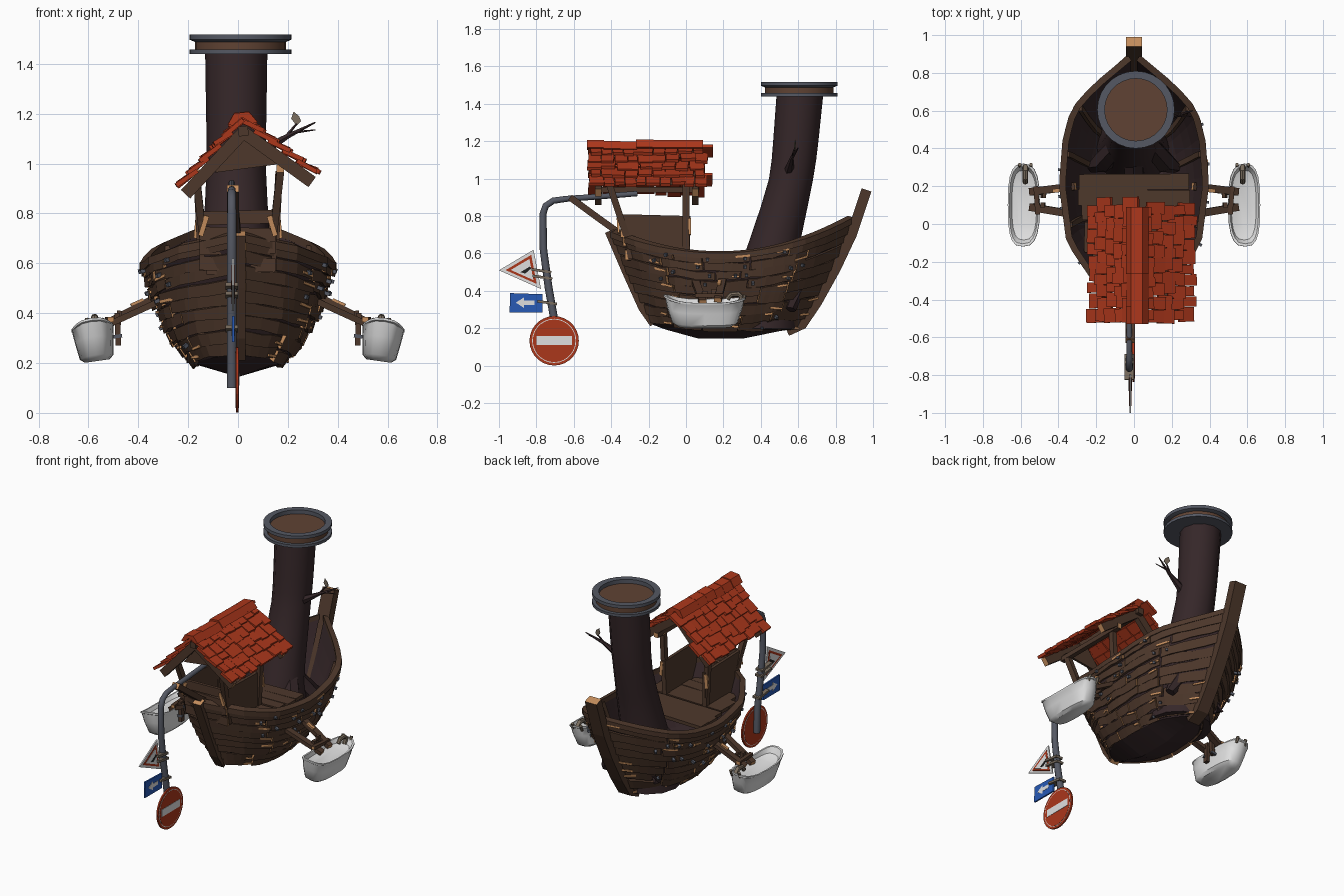
import bpy, bmesh, math, random
from mathutils import Vector as V, Matrix as M

if "Cube" in bpy.data.objects:
    bpy.data.objects.remove(bpy.data.objects["Cube"])

random.seed(4)
R = random.uniform
COLS = [("plank brown", (.075, .039, .024)), ("dark timber", (.036, .02, .022)), ("light raw wood", (.56, .27, .11)),
        ("roof tile red", (.41, .038, .011)), ("enamel white", (.74, .74, .74)), ("grey metal", (.09, .098, .125)),
        ("sign blue", (.02, .10, .46)), ("cap brown", (.115, .055, .033)), ("dull brass", (.19, .15, .11)),
        ("black", (.015, .015, .015))]
MATS = []
for n, c in COLS:
    m = bpy.data.materials.new(n)
    m.diffuse_color = (*c, 1)
    m.use_nodes = True
    m.node_tree.nodes["Principled BSDF"].inputs["Base Color"].default_value = m.diffuse_color
    MATS.append(m)
WOOD, DARK, RAW, TILE, WHITE, METAL, BLUE, CAP, BRASS, BLACK = range(10)


# ---- helpers ----
def loft(bm, rings, mi=0, cap=None, caps=True):
    vs = [[bm.verts.new(p) for p in r] for r in rings]
    n = len(vs[0])
    for a, b in zip(vs, vs[1:]):
        for i in range(n):
            j = (i + 1) % n
            bm.faces.new((a[i], a[j], b[j], b[i])).material_index = mi
    if caps:
        for r in (vs[0], vs[-1]):
            bm.faces.new(r).material_index = mi if cap is None else cap


def tangents(pts):
    return [(pts[min(i + 1, len(pts) - 1)] - pts[max(i - 1, 0)]).normalized() for i in range(len(pts))]


def beam(bm, pts, w, h, mi=WOOD, cap=None, side=(1, 0, 0)):
    """Rectangular bar along pts: w across 'side', h across the other way."""
    pts = [V(p) for p in pts]
    rings = []
    for p, t in zip(pts, tangents(pts)):
        s = V(side) - t * t.dot(V(side))
        s.normalize()
        u = t.cross(s)
        rings.append([p + s * a * w / 2 + u * b * h / 2 for a, b in ((-1, -1), (1, -1), (1, 1), (-1, 1))])
    loft(bm, rings, mi, cap)


def tube(bm, pts, radii, n=10, mi=METAL, ref=(.3, .1, 1)):
    pts = [V(p) for p in pts]
    rings = []
    for p, t, r in zip(pts, tangents(pts), radii):
        s = t.cross(V(ref)).normalized()
        u = t.cross(s)
        rings.append([p + r * (s * math.cos(k * math.tau / n) + u * math.sin(k * math.tau / n)) for k in range(n)])
    loft(bm, rings, mi)


def circle(c, r, n):
    return [V((c[0] + r * math.cos(k * math.tau / n), c[1] + r * math.sin(k * math.tau / n), c[2])) for k in range(n)]


def finish(name, bm, smooth=False, matrix=None):
    if matrix is not None:
        bm.transform(matrix)
    bmesh.ops.remove_doubles(bm, verts=bm.verts, dist=1e-5)
    bmesh.ops.recalc_face_normals(bm, faces=bm.faces)
    used = sorted({f.material_index for f in bm.faces})
    for f in bm.faces:
        f.material_index = used.index(f.material_index)
    me = bpy.data.meshes.new(name)
    bm.to_mesh(me)
    bm.free()
    for i in used:
        me.materials.append(MATS[i])
    ob = bpy.data.objects.new(name, me)
    bpy.context.collection.objects.link(ob)
    if smooth:
        bpy.ops.object.select_all(action='DESELECT')
        ob.select_set(True)
        bpy.context.view_layer.objects.active = ob
        bpy.ops.object.shade_smooth_by_angle(angle=math.radians(40))
    return ob


def lerp(table, t):
    for (a, p), (b, q) in zip(table, table[1:]):
        if t <= b:
            return p + (q - p) * (t - a) / (b - a)
    return table[-1][1]


# ---- hull surface: u = height 0..1, t = stern..bow 0..1 ----
PLAN = [(0, .05), (.1, .6), (.235, .9), (.47, 1), (.66, .95), (.78, .84), (.875, .56), (1, .06)]
WIDTH = [(0, .165), (.25, .262), (.62, .335), (1, .38)]


def base(u, t):
    y0, y1 = -.19 - .2 * u, .6 + .28 * u + .08 * u * (1 - u)
    zt = .595 + (.115 * ((.45 - t) / .45) ** 2 if t < .45 else .19 * ((t - .45) / .55) ** 2)
    zb = .195 + .04 * max(0, 1 - t / .4)
    return V((lerp(WIDTH, u) * lerp(PLAN, t), y0 + (y1 - y0) * t, zb + (zt - zb) * u))


def hull(u, t, side=1, off=0):
    u, t = min(max(u, 0), 1), min(max(t, 0), 1)
    du = base(min(u + .03, 1), t) - base(max(u - .03, 0), t)
    dt = base(u, min(t + .03, 1)) - base(u, max(t - .03, 0))
    p = base(u, t) + dt.cross(du).normalized() * -off * (1 if dt.cross(du).x < 0 else -1)
    p.x = max(p.x, .004) * side
    return p


# dark inner shell with the keel bottom
bm = bmesh.new()
KEEL = [(0, .23), (.1, .20), (.33, .15), (.62, .15), (.9, .195), (1, .2)]
prev = None
for k in range(25):
    t = k / 24
    us = [1, .8, .6, .4, .2, 0]
    ring = [hull(u, t, 1, -.004) for u in us]
    ring += [V((0, base(0, t).y, lerp(KEEL, t)))] + [hull(u, t, -1, -.004) for u in us[::-1]]
    cur = [bm.verts.new(p) for p in ring]
    if prev:
        for i in range(len(cur) - 1):
            bm.faces.new((prev[i], prev[i + 1], cur[i + 1], cur[i])).material_index = DARK
    prev = cur
shell = finish("hull_shell", bm)
sol = shell.modifiers.new("thickness", 'SOLIDIFY')
sol.thickness, sol.offset = .012, 0

# uneven overlapping planks, chips of raw wood and nails
bm, nails = bmesh.new(), bmesh.new()
ROWS = 9
for side in (1, -1):
    for r in range(ROWS):
        cuts = [0] + [min(max((k + R(-.3, .3)) / 5, 0), 1) for k in range(1, 5)] + [1]
        for a, b in zip(cuts, cuts[1:]):
            o, j0, j1 = R(.006, .018), R(-.018, .018), R(-.018, .018)
            rings = []
            for k in range(6):
                t = a + .003 + (b - a - .006) * k / 5
                j = j0 + (j1 - j0) * k / 5
                lo, hi = r / ROWS + j + R(-.006, .012), (r + 1) / ROWS + j - R(0, .016)
                rings.append([hull(lo, t, side, o + .008), hull(hi, t, side, o), hull(hi, t, side, -.004), hull(lo, t, side, -.004)])
            loft(bm, rings, WOOD, RAW)
            if R(0, 1) < .5:
                u, t = (r + R(.1, .9)) / ROWS, b - .02
                beam(bm, [hull(u, t - R(.02, .05), side, .018), hull(u + R(-.02, .02), t + .015, side, .022)], .011, .007, RAW, side=(0, 0, 1))
            for t in (a + .025, b - .025):
                if .1 < t < .85 and R(0, 1) < (.55 if r > 4 else .15):
                    u = (r + .5) / ROWS
                    beam(nails, [hull(u, t, side, .01), hull(u, t, side, .034)], .015, .015, METAL, side=(0, 0, 1))
finish("hull_planks", bm)
finish("hull_nails", nails)

# gunwale and inner ribs
bm = bmesh.new()
for side in (1, -1):
    loft(bm, [[hull(1, k / 20, side, o) + V((0, 0, z)) for o, z in ((.018, -.02), (.018, .012), (-.018, .012), (-.018, -.02))]
              for k in range(21)], WOOD)
    for t in (.3, .6, .8):
        beam(bm, [hull(u, t, side, -.015) for u in (.1, .3, .55, .8, .98)], .03, .02, WOOD, side=(0, 1, 0))
finish("gunwale_and_ribs", bm)

# bow and stern posts
bm = bmesh.new()
beam(bm, [(0, .54, .185), (0, .62, .22), (0, .70, .34), (0, .80, .52), (0, .885, .70), (0, .965, .94)], .085, .055, WOOD, RAW)
finish("bow_post", bm)
bm = bmesh.new()
beam(bm, [(0, -.17, .225), (0, -.23, .31), (0, -.32, .51), (0, -.41, .72)], .06, .05, WOOD, RAW)
beam(bm, [(-.01, -.33, .69), (-.02, -.47, .79), (-.02, -.62, .9)], .05, .035, WOOD, RAW)
finish("stern_post", bm)

# deck boards
bm = bmesh.new()
for k in range(7):
    y = -.27 + .083 * k
    w = min(.29, .30 * lerp(PLAN, (y + .36) / 1.2)) + R(-.015, .015)
    beam(bm, [(-w, y + R(-.012, .012), .565), (w, y + R(-.012, .012), .57 + R(0, .01))], .084, .022, WOOD, side=(0, 1, 0))
finish("deck", bm)

# cabin walls and roof posts
bm = bmesh.new()
for s in (1, -1):
    loft(bm, [[V((s * x, y, z)) for y, z in ((-.31, .57), (.02, .57), (.025, .80), (-.35, .81))] for x in (.135, .155)], WOOD)
    beam(bm, [(s * .14, -.32, .70), (s * .17, -.41, .97)], .03, .035, WOOD, RAW)
    beam(bm, [(s * .145, 0, .58), (s * .165, .0, .97)], .03, .035, WOOD, RAW)
    beam(bm, [(s * .15, -.36, .71), (s * .125, -.365, .79)], .02, .012, RAW)
    beam(bm, [(s * .168, .02, .70), (s * .16, .02, .79)], .02, .012, RAW)
    beam(bm, [(s * .17, -.46, .96 + s * .02), (s * .17, .07, .96 + s * .02)], .03, .03, WOOD, RAW)
for k in range(4):
    z = .60 + .06 * k
    beam(bm, [(-.155, -.315 - .012 * k, z), (.15, -.315 - .012 * k, z + R(-.01, .01))], .02, .055, WOOD, RAW, side=(0, 1, 0))
finish("cabin", bm)

# crooked tiled roof, built level and then tilted
TILT = M.Translation((.018, 0, 1.165)) @ M.Rotation(math.radians(-5.5), 4, 'Y')
bm = bmesh.new()
for s in (1, -1):
    d, nrm = V((s * .745, 0, -.667)), V((s * .667, 0, .745))
    for r in range(5):
        y, shift = -.53 + R(0, .03), R(0, .02)
        while y < .07:
            w = R(.05, .085)
            a = d * (.069 * r - .01) + nrm * R(0, .006) + V((0, y + w / 2, 0))
            b = d * (.069 * r + .084 + R(-.014, .014)) + nrm * R(.016, .026) + V((0, y + w / 2 + R(-.006, .006), 0))
            beam(bm, [a, b], w - .003, .018, TILE, side=(0, 1, 0))
            y += w
for k in range(7):
    y, z = -.53 + .088 * k, R(.012, .024)
    sec = [(-.06, -.025), (-.03, .018), (.03, .018), (.06, -.025), (.04, -.03), (0, 0), (-.04, -.03)]
    loft(bm, [[V((x, yy, q + z)) for x, q in sec] for yy in (y, y + .092)], TILE)
finish("roof_tiles", bm, matrix=TILT)
bm = bmesh.new()
for y in (-.47, .05):
    for s in (1, -1):
        beam(bm, [(0, y, -.04), (s * .255, y, -.265)], .035, .05, WOOD, RAW, side=(0, 1, 0))
beam(bm, [(0, -.5, -.035), (0, .09, -.035)], .04, .04, WOOD)
loft(bm, [[V((x, y, z)) for x, z in ((0, -.05), (.15, -.18), (-.13, -.19))] for y in (-.43, -.415)], WOOD)
finish("roof_frame", bm, matrix=TILT)

# hollow-trunk chimney with roots, twig and leaves
bm = bmesh.new()
TRUNK = [(.2, .40, .2), (.45, .43, .165), (.62, .462, .14), (.85, .525, .125), (1.0, .562, .118), (1.1, .577, .119), (1.2, .587, .121), (1.46, .61, .125)]
loft(bm, [circle((-.007, y, z), r, 12) for z, y, r in TRUNK], DARK)
for x, y in ((.2, .3), (-.2, .3), (0, .2), (.17, .56), (-.17, .56)):
    tube(bm, [(x * .3, .45, .62), (x * .8, y + .03, .42), (x * 1.1, y, .3)], [.05, .06, .03], 6, DARK)
tube(bm, [(.08, .55, 1.04), (.2, .565, 1.11), (.31, .6, 1.165)], [.028, .011, .003], 6, DARK)
tube(bm, [(.19, .565, 1.105), (.235, .58, 1.16)], [.008, .004], 5, DARK)
tube(bm, [(.23, .572, 1.125), (.31, .57, 1.135)], [.006, .002], 5, DARK)
loft(bm, [[V((.235 + x, .58 + o - .2 * x, z)) for x, z in ((0, 1.152), (.018, 1.17), (.01, 1.19), (-.012, 1.208), (-.022, 1.18))] for o in (0, .004)], BRASS)
finish("chimney_trunk", bm, True)
bm = bmesh.new()
c = (.01, .605)
loft(bm, [circle((*c, z), .183, 28) for z in (1.45, 1.492)], CAP)
loft(bm, [circle((*c, z), .205, 28) for z in (1.44, 1.458)], METAL)
loft(bm, [circle((*c, z), r, 28) for r, z in ((.205, 1.497), (.205, 1.518), (.165, 1.518), (.165, 1.488), (.183, 1.488), (.205, 1.497))], METAL, caps=False)
finish("chimney_cap", bm, True)

# bent lamp pole with sign brackets
bm = bmesh.new()
PX = -.025
tube(bm, [(PX, y, z) for y, z in ((-.26, .92), (-.45, .905), (-.64, .892), (-.71, .882), (-.75, .855), (-.765, .81),
                                  (-.762, .62), (-.735, .42), (-.705, .25), (-.70, .1))],
     [.014, .015, .016, .017, .018, .019, .02, .021, .021, .021], 10, METAL, (1, 0, 0))
for y, z in ((-.755, .505), (-.75, .47), (-.725, .335)):
    beam(bm, [(PX, y - .07, z + .01), (PX, y + .035, z - .005)], .05, .014, BRASS)
finish("lamp_pole", bm, True)


def plate(bm, pts, x, thick, mi):
    loft(bm, [[V((x + d, y, z)) for y, z in pts] for d in (-thick / 2, thick / 2)], mi)


def scaled(pts, f):
    cy, cz = sum(p[0] for p in pts) / len(pts), sum(p[1] for p in pts) / len(pts)
    return [(cy + (y - cy) * f, cz + (z - cz) * f) for y, z in pts]


# road signs, painted as thin stacked plates
bm = bmesh.new()
TRI = [(-1.0, .51), (-.815, .62), (-.775, .41)]
for f, th, mi in ((1, .008, WHITE), (.74, .011, TILE), (.54, .014, WHITE)):
    plate(bm, scaled(TRI, f), -.02, th, mi)
plate(bm, [(-.885, .50), (-.865, .512), (-.835, .53), (-.825, .522), (-.845, .505), (-.86, .492)], -.02, .017, BLACK)
finish("warning_sign", bm)
bm = bmesh.new()
plate(bm, [(-.943, .285), (-.768, .285), (-.766, .382), (-.941, .388)], -.02, .01, BLUE)
plate(bm, [(-.91, .337), (-.865, .366), (-.865, .349), (-.81, .349), (-.81, .325), (-.865, .325), (-.865, .308)], -.02, .014, WHITE)
finish("arrow_sign", bm)
bm = bmesh.new()
for r, th, mi in ((.132, .01, TILE), (.118, .012, WHITE), (.114, .014, TILE)):
    plate(bm, [(-.705 + r * math.cos(k * math.tau / 28), .133 + r * math.sin(k * math.tau / 28)) for k in range(28)], -.003, th, mi)
plate(bm, [(-.80, .11), (-.61, .11), (-.61, .158), (-.80, .158)], .002, .008, WHITE)
finish("no_entry_sign", bm)

# bathtubs hung on struts, one per side
for s, nm in ((1, "right"), (-1, "left")):
    mirror = M.Scale(s, 4, (1, 0, 0))
    bm = bmesh.new()
    rings = []
    for hx, hy, z, lift in ((.05, .14, 0, 0), (.068, .175, .015, .01), (.078, .2, .08, .02), (.083, .212, .125, .035), (.086, .22, .13, .035),
                            (.085, .219, .139, .035), (.076, .205, .138, .035), (.066, .185, .115, .02), (.04, .13, .11, .005)):
        ring = []
        for k in range(20):
            a = k * math.tau / 20
            cx, cy = math.cos(a), math.sin(a)
            px, py = math.copysign(abs(cx) ** .7, cx), math.copysign(abs(cy) ** .7, cy)
            ring.append(V((hx * px, hy * py, z + lift * (abs(py) ** 3 if py < 0 else .6 * py ** 3))))
        rings.append(ring)
    loft(bm, rings, WHITE)
    finish(nm + "_bathtub", bm, True, mirror @ M.Translation((.565, .1, .208)) @ M.Rotation(math.radians(8), 4, 'Y'))
    bm = bmesh.new()
    tube(bm, [(.575, .285, .33), (.575, .30, .365), (.575, .28, .383), (.575, .24, .38), (.575, .22, .355)], [.016, .016, .015, .014, .014], 8, BRASS, (1, 0, 0))
    for x in (.545, .605):
        tube(bm, [(x, .30, .34), (x, .315, .378)], [.008, .01], 6, BRASS, (1, 0, 0))
    finish(nm + "_taps", bm, True, mirror)
    bm = bmesh.new()
    for a, b in (((.31, .2, .475), (.55, .17, .35)), ((.31, .05, .45), (.55, .09, .34))):
        beam(bm, [a, b], .04, .025, WOOD, RAW, side=(0, 1, 0))
    beam(bm, [(.51, .05, .375), (.52, .2, .375)], .025, .02, WOOD, RAW)
    beam(bm, [(.48, .1, .27), (.485, .1, .40)], .022, .03, WOOD)
    beam(bm, [(.485, .15, .3), (.475, .15, .41)], .02, .025, WOOD)
    beam(bm, [(.38, .18, .455), (.43, .175, .433)], .02, .01, RAW, side=(0, 1, 0))
    for y in (.09, .16):
        beam(bm, [(.465, y, .31), (.50, y, .305)], .014, .014, METAL, side=(0, 1, 0))
    finish(nm + "_struts", bm, False, mirror)
